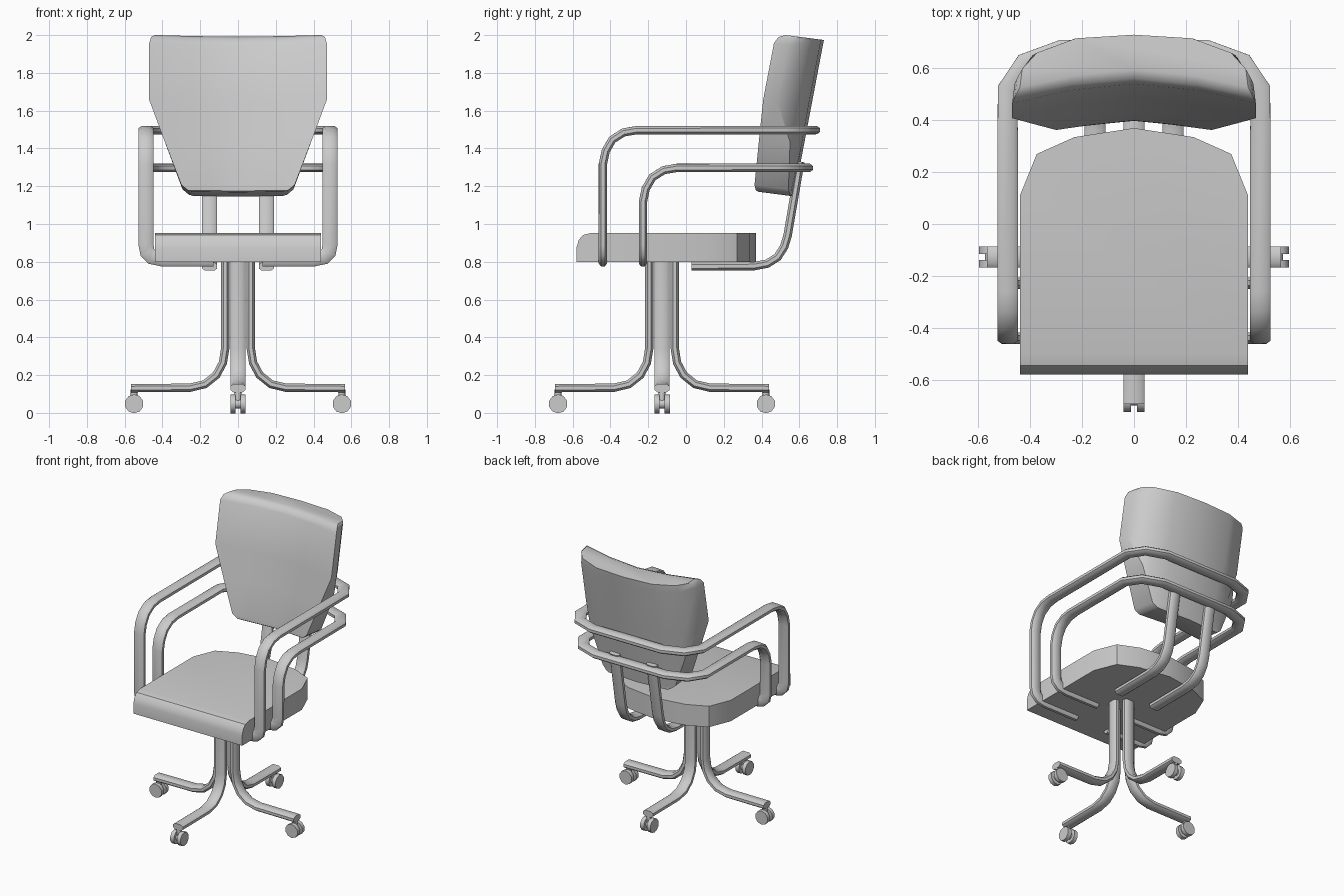
import bpy, bmesh, math
from mathutils import Vector, Matrix

if "Cube" in bpy.data.objects:
    bpy.data.objects.remove(bpy.data.objects["Cube"])


def make(name, verts, faces, angle=40):
    me = bpy.data.meshes.new(name)
    me.from_pydata([tuple(v) for v in verts], [], faces)
    bm = bmesh.new()
    bm.from_mesh(me)
    bmesh.ops.recalc_face_normals(bm, faces=bm.faces)
    bm.to_mesh(me)
    bm.free()
    ob = bpy.data.objects.new(name, me)
    bpy.context.collection.objects.link(ob)
    bpy.ops.object.select_all(action='DESELECT')
    ob.select_set(True)
    bpy.context.view_layer.objects.active = ob
    bpy.ops.object.shade_smooth_by_angle(angle=math.radians(angle))
    return ob


def loft(name, rings, angle=40):
    n = len(rings[0])
    verts = [v for r in rings for v in r]
    faces = [(k*n + i, k*n + (i+1) % n, (k+1)*n + (i+1) % n, (k+1)*n + i)
             for k in range(len(rings) - 1) for i in range(n)]
    faces += [tuple(range(n)), tuple(range(len(verts) - n, len(verts)))]
    return make(name, verts, faces, angle)


def sweep(name, path, wide, w, t, xf=Matrix()):
    """Flattened tube along a path; 'wide' is the starting wide axis."""
    pts = [Vector(p) for p in path]
    wide = Vector(wide)
    rings = []
    for i, p in enumerate(pts):
        a = (p - pts[i-1]).normalized() if i else Vector()
        b = (pts[i+1] - p).normalized() if i < len(pts) - 1 else Vector()
        tan = (a + b).normalized()
        if rings:
            wide = prev.rotation_difference(tan) @ wide
        prev = tan
        wide = (wide - tan * wide.dot(tan)).normalized()
        thin = tan.cross(wide)
        sec = [(1, .45), (.6, 1), (-.6, 1), (-1, .45), (-1, -.45), (-.6, -1), (.6, -1), (1, -.45)]
        rings.append([xf @ (p + wide*(u*w/2) + thin*(v*t/2)) for u, v in sec])
    return loft(name, rings, 50)


def interp(tab, x):
    x = abs(x)
    for (x0, y0), (x1, y1) in zip(tab, tab[1:]):
        if x <= x1:
            return y0 + (y1 - y0) * (x - x0) / (x1 - x0)
    return tab[-1][1]


# Seat cushion: side-to-side outline with a rolled front edge
half = [(.44, .11), (.375, .27), (.23, .335), (0, .37)]
back = half + [(-x, y) for x, y in half[-2::-1]]
rings = []
for z, front in [(.80, -.58), (.875, -.58), (.915, -.568), (.942, -.545), (.953, -.50)]:
    rings.append([(x, y, z) for x, y in [(-.44, front), (.44, front)] + back])
loft("seat", rings, 35)

# Backrest: curved plan section, tapered toward the bottom and leaned back
F = [(0, .55), (.25, .525), (.47, .475)]
B = [(0, .73), (.24, .715), (.40, .65), (.46, .55)]
fx = [-1, -.53, 0, .53, 1]
bx = [.98, .85, .51, 0, -.51, -.85, -.98]
rings = []
for z, w, d in [(1.172, .24, .015), (1.178, .265, .004), (1.205, .30, 0), (1.45, .395, 0),
                (1.65, .47, 0), (1.95, .47, 0), (1.985, .46, .015), (2.0, .44, .045)]:
    ring = [(s*w, interp(F, s*w) + d) for s in fx] + [(s*w, interp(B, s*w)) for s in bx]
    rings.append([(x, y + .19*(z - 2), z - .13*(y - .53)) for x, y in ring])
loft("backrest", rings, 40)


# Arm loops: from under the seat, up, back and round behind the backrest
def arm_loop(name, y0, z1, yb):
    X = .487
    p = [(.13, y0, .815), (.40, y0, .815), (.455, y0, .825), (.48, y0, .85), (X, y0, .89),
         (X, y0, z1 - .18), (X, y0 + .015, z1 - .11), (X, y0 + .05, z1 - .05),
         (X, y0 + .11, z1 - .012), (X, y0 + .18, z1), (X, yb - .155, z1),
         (.42, yb - .055, z1), (.28, yb - .005, z1)]
    sweep(name, p + [(-x, y, z) for x, y, z in reversed(p)], (0, 0, 1), .08, .044)


arm_loop("upper_arm_loop", -.44, 1.497, .675)
arm_loop("lower_arm_loop", -.228, 1.297, .638)

# Two bent bars carrying the backrest
for side, s in (("right", 1), ("left", -1)):
    x = .15 * s
    sweep("back_support_" + side,
          [(x, y, z) for y, z in [(.03, .775), (.36, .777), (.43, .79), (.485, .825),
                                  (.52, .88), (.538, .94), (.605, 1.33)]],
          (1, 0, 0), .08, .045)

# Four-legged base with twin-wheel casters
for k, tag in enumerate(("right", "back", "left", "front")):
    xf = Matrix.Translation((0, -.127, 0)) @ Matrix.Rotation(k * math.pi / 2, 4, 'Z')
    sweep("leg_" + tag,
          [(r, 0, z) for r, z in [(.068, .81), (.068, .34), (.08, .265), (.115, .20),
                                  (.175, .152), (.255, .133), (.567, .131)]],
          (0, 1, 0), .08, .044, xf)

    def disc(name, y0, y1, rad, n=10):
        loft(name, [[xf @ Vector((.55 + rad*math.cos(a), y, .048 + rad*math.sin(a)))
                     for a in [2*math.pi*(i + .5)/n for i in range(n)]] for y in (y0, y1)], 40)

    disc("caster_wheel_a_" + tag, .012, .041, .05)
    disc("caster_wheel_b_" + tag, -.041, -.012, .05)
    disc("caster_axle_" + tag, -.014, .014, .025)
    loft("caster_stem_" + tag,
         [[xf @ Vector((.55 + .018*math.cos(a), .018*math.sin(a), z))
           for a in [i*math.pi/4 for i in range(8)]] for z in (.05, .125)], 50)
